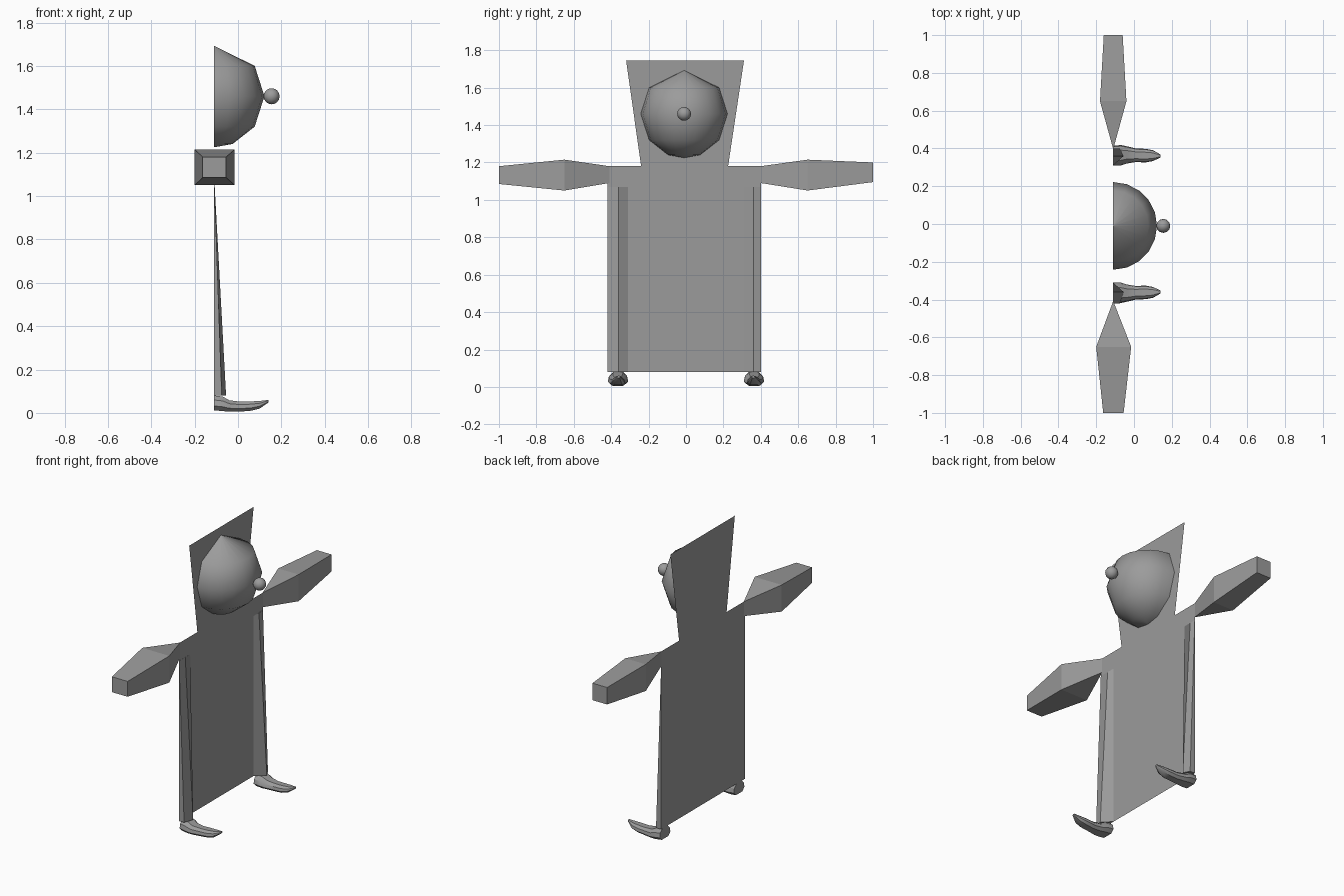
import bpy, bmesh, math

if "Cube" in bpy.data.objects:
    bpy.data.objects.remove(bpy.data.objects["Cube"])

grey = bpy.data.materials.new("plain grey")
grey.diffuse_color = (0.33, 0.33, 0.33, 1)
grey.use_nodes = True
grey.node_tree.nodes["Principled BSDF"].inputs["Base Color"].default_value = grey.diffuse_color
BACK = -0.11  # x of the flat panel


def make(name, verts, faces, angle=None):
    mesh = bpy.data.meshes.new(name)
    mesh.from_pydata(verts, [], faces)
    mesh.materials.append(grey)
    obj = bpy.data.objects.new(name, mesh)
    bpy.context.collection.objects.link(obj)
    bm = bmesh.new()
    bm.from_mesh(mesh)
    bmesh.ops.recalc_face_normals(bm, faces=bm.faces)
    bm.to_mesh(mesh)
    bm.free()
    if angle:
        bpy.ops.object.select_all(action='DESELECT')
        bpy.context.view_layer.objects.active = obj
        obj.select_set(True)
        bpy.ops.object.shade_smooth_by_angle(angle=math.radians(angle))
    return obj


def loft(name, rings, angle=None, caps=(True, True)):
    n = len(rings[0])
    verts = [v for r in rings for v in r]
    faces = [(k * n + i, k * n + (i + 1) % n, (k + 1) * n + (i + 1) % n, (k + 1) * n + i)
             for k in range(len(rings) - 1) for i in range(n)]
    if caps[0]:
        faces.append(tuple(range(n)))
    if caps[1]:
        faces.append(tuple(range(len(verts) - n, len(verts))))
    return make(name, verts, faces, angle)


# Flat body and flared head panel, facing +x
outline = [(-0.42, 0.08), (0.40, 0.08), (0.40, 1.18), (0.225, 1.18),
           (0.31, 1.745), (-0.32, 1.745), (-0.24, 1.18), (-0.42, 1.18)]
panel = make("body_panel", [(BACK, y, z) for y, z in outline],
             [(0, 1, 2, 3, 6, 7), (3, 4, 5, 6)])
if panel.data.polygons[0].normal.x < 0:
    panel.data.flip_normals()


# Arms: thin at the shoulder, swelling at the elbow, square at the hand
def box_ring(y, x0, x1, z0, z1):
    return [(x0, y, z0), (x1, y, z0), (x1, y, z1), (x0, y, z1)]


loft("arm_a", [box_ring(-0.41, BACK - 0.001, BACK + 0.001, 1.09, 1.18),
               box_ring(-0.65, -0.20, -0.015, 1.05, 1.215),
               box_ring(-1.0, -0.163, -0.055, 1.085, 1.18)], caps=(False, True))
loft("arm_b", [box_ring(0.40, BACK - 0.001, BACK + 0.001, 1.09, 1.18),
               box_ring(0.65, -0.18, -0.04, 1.05, 1.215),
               box_ring(1.0, -0.16, -0.06, 1.095, 1.20)], caps=(False, True))

# Legs: slim wedges growing out of the panel toward the floor
for name, s, outer in (("leg_a", -1, 0.42), ("leg_b", 1, 0.40)):
    low = [(BACK, s * outer, 0.08), (-0.075, s * outer, 0.08),
           (-0.055, s * 0.36, 0.08), (BACK, s * 0.31, 0.08)]
    high = [(BACK + (x - BACK) * 0.02, y, 1.07) for x, y, z in low]
    loft(name, [low, high], angle=30)

# Feet: flattened sections from heel to upturned toe
stations = [  # x, centre y, half width, bottom z, top z
    (-0.11, 0.362, 0.052, 0.012, 0.08), (-0.07, 0.364, 0.054, 0.008, 0.075),
    (-0.04, 0.366, 0.046, 0.006, 0.058), (0.01, 0.364, 0.036, 0.006, 0.052),
    (0.06, 0.362, 0.036, 0.010, 0.053), (0.10, 0.362, 0.029, 0.020, 0.055),
    (0.14, 0.360, 0.008, 0.048, 0.060)]
for name, s in (("foot_a", -1), ("foot_b", 1)):
    rings = []
    for x, cy, w, z0, z1 in stations:
        h = z1 - z0
        section = [(-0.6, 0), (0.6, 0), (1, 0.3), (0.9, 0.7), (0.5, 1),
                   (-0.5, 1), (-0.9, 0.7), (-1, 0.3)]
        rings.append([(x, s * (cy + a * w), z0 + b * h) for a, b in section])
    loft(name, rings, angle=35)

# Half-dome face, turned about an upright axis lying on the panel
profile = [(0.001, 1.692), (0.187, 1.60), (0.232, 1.46), (0.187, 1.32),
           (0.085, 1.24), (0.001, 1.225)]
SEG = 10
verts, faces = [], []
for r, z in profile:
    for i in range(SEG + 1):
        a = math.pi * (i / SEG - 0.5)
        verts.append((BACK + r * math.cos(a), -0.01 + r * math.sin(a), z))
for k in range(len(profile) - 1):
    for i in range(SEG):
        a = k * (SEG + 1) + i
        faces.append((a, a + 1, a + SEG + 2, a + SEG + 1))
make("face_dome", verts, faces, angle=60)

# Round nose
bpy.ops.mesh.primitive_uv_sphere_add(segments=12, ring_count=8, radius=0.037,
                                     location=(0.155, -0.01, 1.46))
nose = bpy.context.object
nose.name = "nose"
nose.data.materials.append(grey)
bpy.ops.object.shade_smooth_by_angle(angle=math.radians(60))
